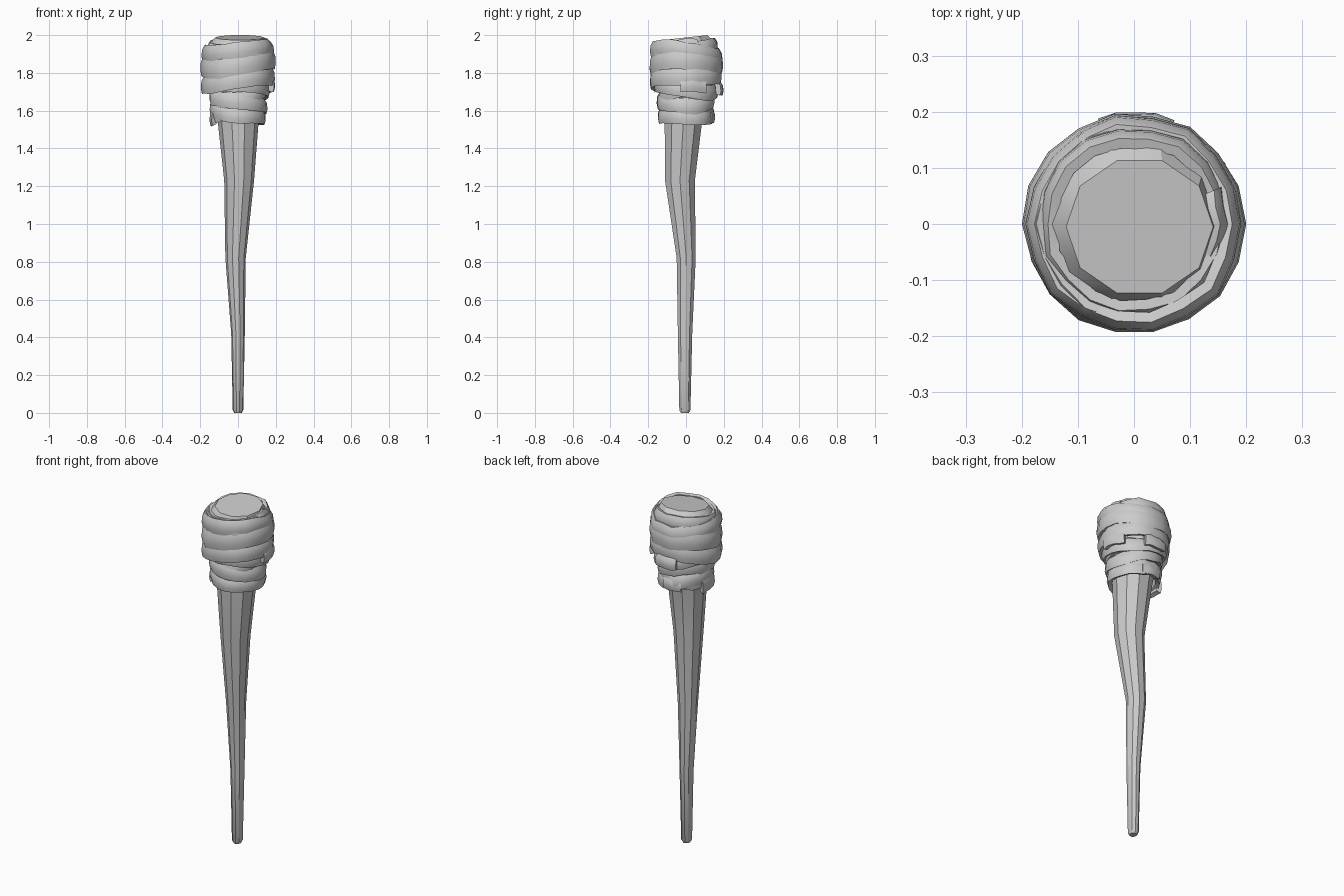
import bpy, bmesh, math, random
from math import cos, sin, pi, tau

random.seed(4)


def make_object(name, bm, angle=35):
    bmesh.ops.recalc_face_normals(bm, faces=bm.faces)
    me = bpy.data.meshes.new(name)
    bm.to_mesh(me)
    bm.free()
    ob = bpy.data.objects.new(name, me)
    bpy.context.collection.objects.link(ob)
    bpy.ops.object.select_all(action='DESELECT')
    ob.select_set(True)
    bpy.context.view_layer.objects.active = ob
    bpy.ops.object.shade_smooth_by_angle(angle=math.radians(angle))
    return ob


def bridge(bm, a, b, closed=True):
    n = len(a)
    for i in range(n if closed else n - 1):
        j = (i + 1) % n
        bm.faces.new((a[i], a[j], b[j], b[i]))


# crooked wooden shaft: centre x, centre y, z, radius x, radius y, slope in y
SHAFT = [
    (0.000, -0.006, 0.000, 0.020, 0.022, 0),
    (0.000, -0.006, 0.015, 0.028, 0.031, 0),
    (0.000, -0.005, 0.42, 0.036, 0.040, 0),
    (-0.013, 0.001, 0.82, 0.054, 0.053, 0),
    (0.006, -0.032, 1.23, 0.079, 0.083, 0),
    (0.001, -0.014, 1.54, 0.108, 0.104, 0),
    (0.000, 0.000, 1.80, 0.142, 0.142, 0.05),
    (0.000, 0.000, 1.955, 0.150, 0.148, 0.11),
    (0.010, -0.005, 1.987, 0.131, 0.124, 0.11),
]


def shaft(sides=10):
    bm = bmesh.new()
    rings = []
    for cx, cy, z, rx, ry, slope in SHAFT:
        ring = []
        for i in range(sides):
            a = tau * i / sides
            y = ry * sin(a)
            ring.append(bm.verts.new((cx + rx * cos(a), cy + y, z + slope * y)))
        rings.append(ring)
    for a, b in zip(rings, rings[1:]):
        bridge(bm, a, b)
    bm.faces.new(rings[0])
    bm.faces.new(rings[-1])
    return make_object("shaft", bm, 30)


# rounded cloth cross-section: offset from the outer radius, fraction of height
CLOTH = [(-0.028, -0.42), (-0.006, -0.5), (0, -0.18), (-0.003, 0.2),
         (-0.016, 0.46), (-0.034, 0.42)]


def wrap(name, z, r, h, sx, sy, wave=0.008, phase=0.0, start=0.0, span=tau, n=18):
    """Band of cloth, tilted by slopes sx, sy; open ended when span < full turn."""
    closed = span > tau - 0.01
    bm = bmesh.new()
    rings = []
    for i in range(n if closed else n + 1):
        a = start + span * i / n
        dr = random.uniform(-0.005, 0.003)
        dz = wave * cos(2 * a + phase) + random.uniform(-0.004, 0.004)
        hh = h * random.uniform(0.93, 1.07)
        ring = []
        for o, f in CLOTH:
            rr = r + dr + o
            x, y = rr * cos(a), rr * sin(a)
            ring.append(bm.verts.new((x, y, z + dz + sx * x + sy * y + f * hh)))
        rings.append(ring)
    for a, b in zip(rings, rings[1:]):
        bridge(bm, a, b)
    if closed:
        bridge(bm, rings[-1], rings[0])
    else:
        bm.faces.new(rings[0])
        bm.faces.new(rings[-1])
    return make_object(name, bm, 40)


shaft()

# stacked cloth wraps: z, radius, height, slope x, slope y, wave, phase
WRAPS = [
    (1.585, 0.150, 0.085, -0.16, 0.02, 0.010, 0.5),
    (1.605, 0.143, 0.090, 0.20, -0.05, 0.006, 1.5),
    (1.655, 0.156, 0.085, -0.18, 0.05, 0.006, 2.0),
    (1.685, 0.153, 0.085, 0.14, 0.12, 0.008, 0.0),
    (1.725, 0.172, 0.080, -0.10, -0.10, 0.006, 1.0),
    (1.770, 0.194, 0.095, 0.12, 0.06, 0.008, 2.6),
    (1.815, 0.188, 0.085, -0.12, 0.10, 0.008, 0.4),
    (1.850, 0.198, 0.105, 0.10, 0.04, 0.008, 1.2),
    (1.895, 0.188, 0.080, -0.10, -0.08, 0.006, 2.2),
    (1.910, 0.194, 0.085, 0.06, -0.10, 0.006, 0.8),
    (1.930, 0.174, 0.085, 0.02, 0.08, 0.006, 2.4),
]
for k, (z, r, h, sx, sy, w, p) in enumerate(WRAPS):
    wrap(f"cloth_wrap_{k + 1}", z, r, h, sx, sy, w, p)

# loose cloth ends: z, radius, height, slope x, slope y, start angle, span
ENDS = [
    (1.725, 0.197, 0.080, 0.05, 0.0, -0.15, 0.75),
    (1.720, 0.202, 0.070, 0.0, 0.0, 1.2, 0.7),
    (1.575, 0.156, 0.090, 0.1, 0.0, 2.8, 0.8),
    (1.565, 0.154, 0.070, 0.0, 0.05, 1.2, 0.8),
    (1.950, 0.168, 0.070, -0.05, 0.08, -0.4, 0.8),
]
for k, (z, r, h, sx, sy, a, s) in enumerate(ENDS):
    wrap(f"cloth_end_{k + 1}", z, r, h, sx, sy, 0.003, 0, a, s, 4)
